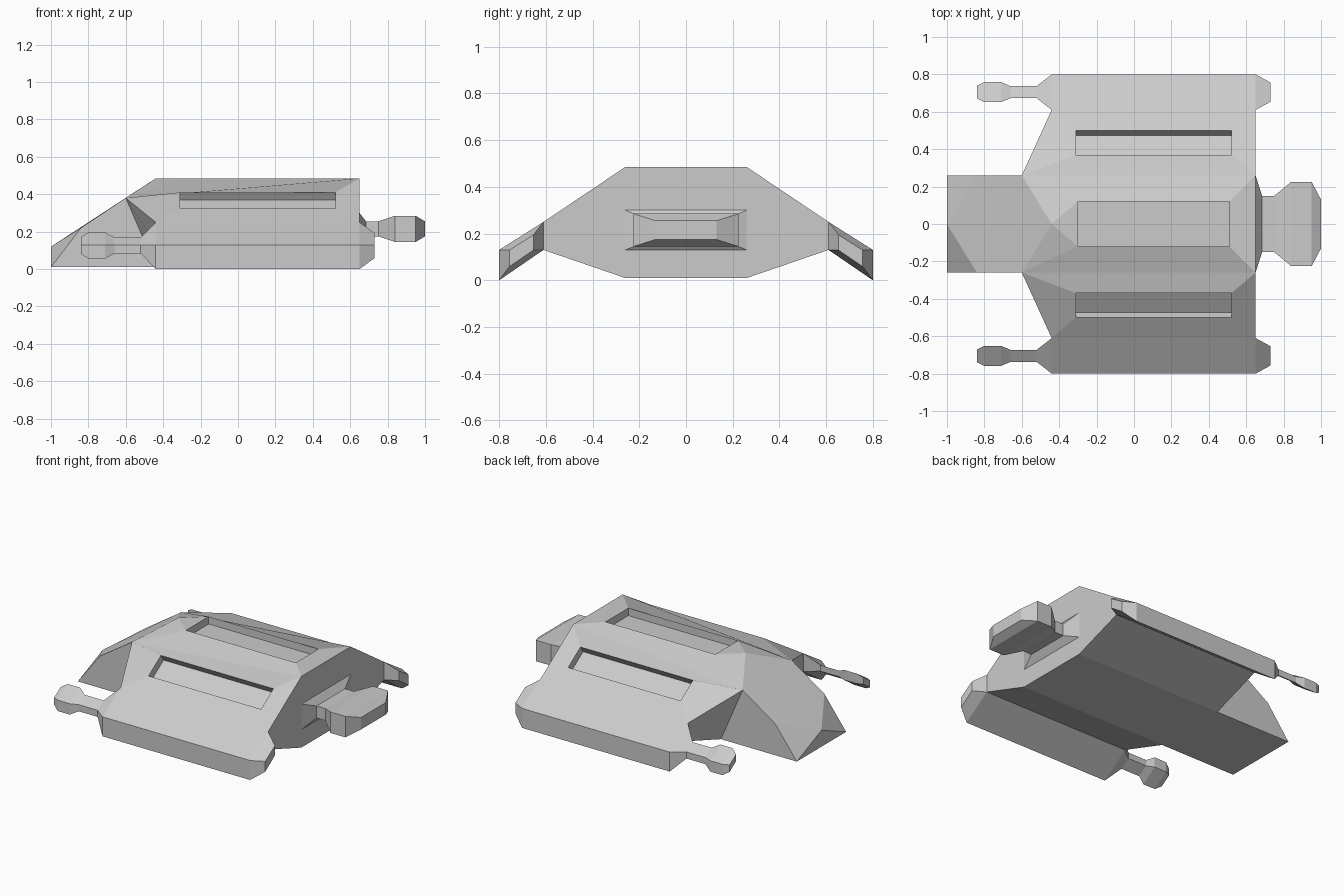
import bpy, bmesh
from mathutils import Vector

if "Cube" in bpy.data.objects:
    bpy.data.objects.remove(bpy.data.objects["Cube"])


def finish(name, bm):
    bmesh.ops.remove_doubles(bm, verts=bm.verts, dist=0.0005)
    bmesh.ops.recalc_face_normals(bm, faces=bm.faces)
    me = bpy.data.meshes.new(name)
    bm.to_mesh(me)
    bm.free()
    ob = bpy.data.objects.new(name, me)
    bpy.context.collection.objects.link(ob)
    return ob


def loft(name, rings):
    """Skin a list of matching cross-sections and cap both ends."""
    bm = bmesh.new()
    loops = [[bm.verts.new(p) for p in r] for r in rings]
    n = len(loops[0])
    for a, b in zip(loops, loops[1:]):
        for i in range(n):
            j = (i + 1) % n
            bm.faces.new((a[i], a[j], b[j], b[i]))
    bm.faces.new(loops[0])
    bm.faces.new(loops[-1])
    return finish(name, bm)


# Hull: one half described by named points, then mirrored across y = 0
P = {
    "nose_mid": (-1, 0, .12), "nose_low_mid": (-1, 0, .01), "nose_low": (-1, .26, .01),
    "cheek": (-.84, .26, .22), "brow": (-.6, .26, .38), "brow_mid": (-.44, 0, .485),
    "shoulder": (-.44, .61, .25), "shoulder_low": (-.44, .61, .13), "belly": (-.44, .26, .01),
    "belly_mid": (-.44, 0, .01),
    "rear_top_mid": (.65, 0, .485), "rear_top": (.65, .26, .485), "rear_side": (.65, .61, .25),
    "rear_side_low": (.65, .61, .13), "rear_low": (.65, .26, .01), "rear_low_mid": (.65, 0, .01),
    # roof recess rim
    "r0": (-.3, 0, .485), "r1": (-.3, .12, .485), "r2": (.51, .12, .485), "r3": (.51, 0, .485),
    # side recess rim
    "s0": (-.31, .37, .41), "s1": (.52, .37, .41), "s2": (.52, .5, .323), "s3": (-.31, .5, .323),
}
for k in ("r0", "r1", "r2", "r3"):
    P[k + "d"] = tuple(Vector(P[k]) + Vector((0, 0, -.05)))
for k in ("s0", "s1", "s2", "s3"):
    P[k + "d"] = tuple(Vector(P[k]) + Vector((0, -.028, -.042)))

F = [
    "nose_low_mid nose_low nose_mid", "nose_low cheek nose_mid",
    "nose_mid cheek brow brow_mid", "nose_low belly brow cheek",
    "nose_low_mid belly_mid belly nose_low", "belly_mid rear_low_mid rear_low belly",
    "brow belly shoulder_low shoulder", "belly rear_low rear_side_low shoulder_low",
    "shoulder shoulder_low rear_side_low rear_side",
    "rear_top_mid rear_top rear_side rear_side_low rear_low rear_low_mid",
    # roof around its recess
    "brow_mid brow r1", "brow_mid r1 r0", "brow rear_top r2 r1", "rear_top rear_top_mid r3 r2",
    "r0 r1 r1d r0d", "r1 r2 r2d r1d", "r2 r3 r3d r2d", "r0d r1d r2d r3d",
    # side slope around its recess
    "brow rear_top s1 s0", "rear_top rear_side s2 s1", "rear_side shoulder s3 s2",
    "shoulder brow s0 s3",
    "s0 s1 s1d s0d", "s1 s2 s2d s1d", "s2 s3 s3d s2d", "s3 s0 s0d s3d", "s0d s1d s2d s3d",
]
bm = bmesh.new()
for side in (1, -1):
    V = {k: bm.verts.new((x, y * side, z)) for k, (x, y, z) in P.items()}
    for f in F:
        bm.faces.new([V[k] for k in f.split()])
finish("hull", bm)

# Side pods: a slanted section scaled along x, ending in a knobbed barrel
section = [(.61, .25), (.8, .13), (.8, 0), (.61, .13)]
CY, CZ = .705, .1275
stations = [(.73, .54), (.65, 1), (-.44, 1), (-.52, .34), (-.66, .34),
            (-.71, .56), (-.8, .56), (-.84, .36)]
for side, label in ((1, "left"), (-1, "right")):
    loft("side_pod_" + label,
         [[(x, side * (CY + (y - CY) * s), CZ + (z - CZ) * s) for y, z in section]
          for x, s in stations])

# Rear thruster: rectangular section (x, half width, z low, z high)
thruster = [(.65, .26, .13, .30), (.685, .15, .175, .255), (.75, .15, .175, .255),
            (.84, .225, .145, .285), (.95, .225, .145, .285), (1, .13, .175, .255)]
loft("rear_thruster",
     [[(x, -w, a), (x, w, a), (x, w, b), (x, -w, b)] for x, w, a, b in thruster])
